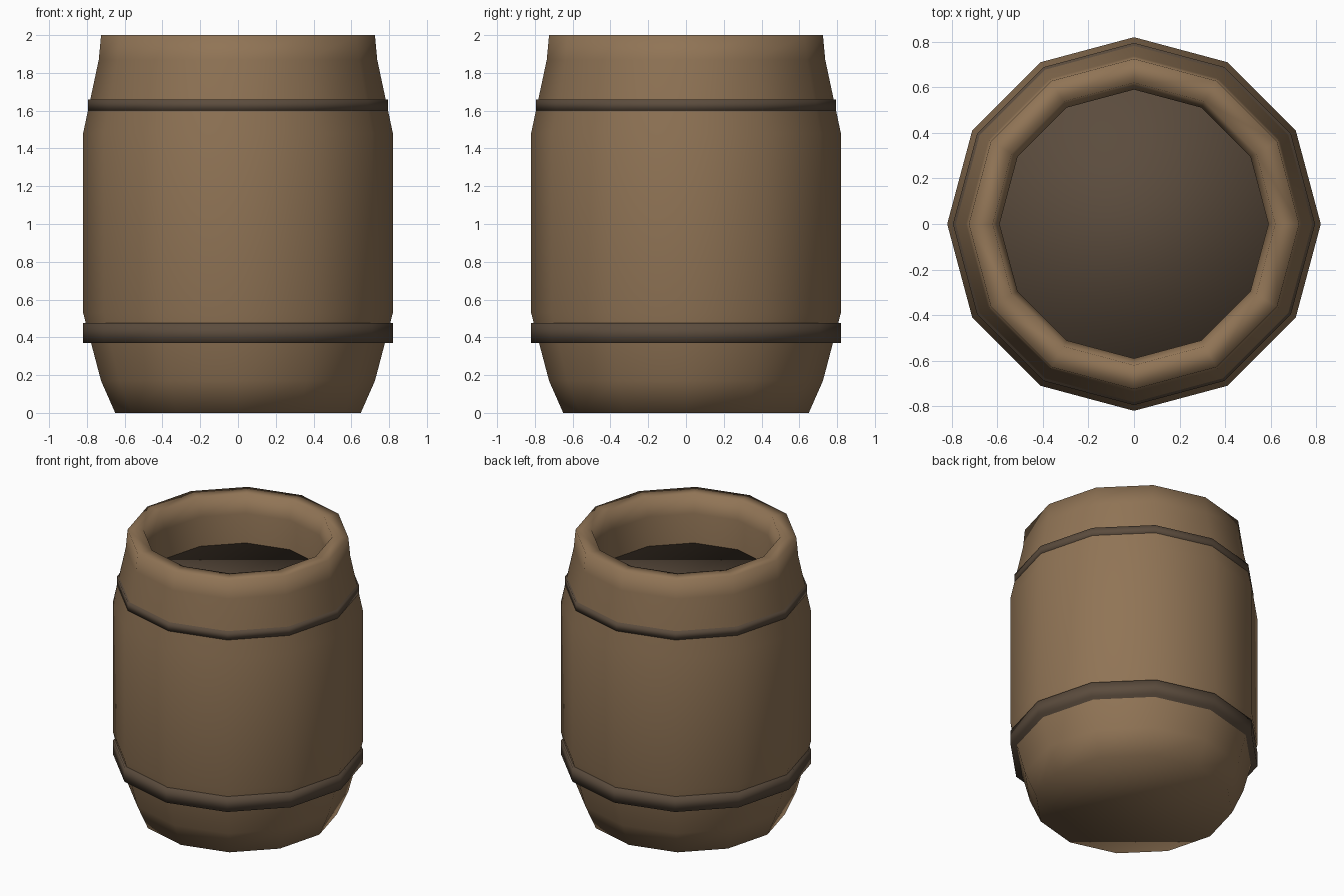
import bpy, bmesh, math

if "Cube" in bpy.data.objects:
    bpy.data.objects.remove(bpy.data.objects["Cube"], do_unlink=True)

SIDES = 12


def material(name, rgb):
    mat = bpy.data.materials.new(name)
    mat.use_nodes = True
    mat.diffuse_color = (*rgb, 1)
    bsdf = mat.node_tree.nodes["Principled BSDF"]
    bsdf.inputs["Base Color"].default_value = (*rgb, 1)
    bsdf.inputs["Roughness"].default_value = 0.8
    return mat


def turned(name, profile, mat):
    """Turn a (radius, height) profile around z and close both ends."""
    bm = bmesh.new()
    rings = []
    for r, z in profile:
        angles = [math.tau * i / SIDES for i in range(SIDES)]
        rings.append([bm.verts.new((r * math.cos(a), r * math.sin(a), z)) for a in angles])
    for low, high in zip(rings, rings[1:]):
        for i in range(SIDES):
            j = (i + 1) % SIDES
            bm.faces.new((low[i], low[j], high[j], high[i]))
    bm.faces.new(rings[0][::-1])
    bm.faces.new(rings[-1])
    for face in bm.faces:
        face.smooth = True
    mesh = bpy.data.meshes.new(name)
    bm.to_mesh(mesh)
    bm.free()
    mesh.materials.append(mat)
    obj = bpy.data.objects.new(name, mesh)
    bpy.context.collection.objects.link(obj)
    return obj


wood = material("brown wood", (0.28, 0.175, 0.092))
dark = material("dark brown", (0.105, 0.072, 0.047))

# Barrel body: outer wall, rim, inner wall and inside floor
turned("barrel_body", [
    (0.65, 0), (0.725, 0.17), (0.82, 0.53), (0.82, 1.48), (0.737, 1.87), (0.725, 2),
    (0.62, 2), (0.59, 1.87), (0.59, 1.5), (0.59, 0.15),
], wood)

# Hoops are solid discs; the upper one also forms the sunken lid
turned("lower_hoop", [(0.82, 0.37), (0.82, 0.475)], dark)
turned("upper_hoop_and_lid", [(0.795, 1.6), (0.795, 1.658)], dark)
